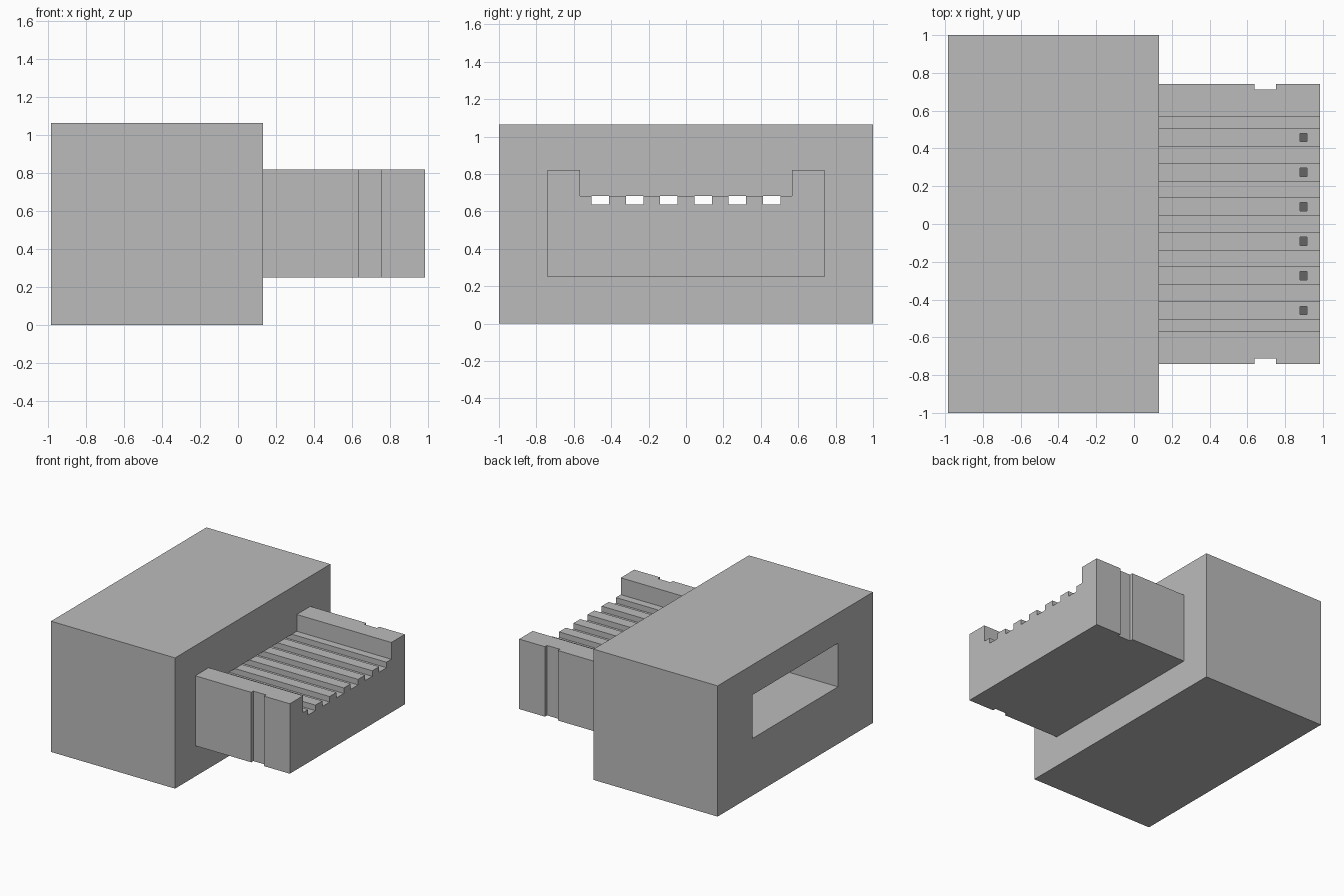
import bpy, bmesh
from mathutils import Vector

if "Cube" in bpy.data.objects:
    bpy.data.objects.remove(bpy.data.objects["Cube"], do_unlink=True)


def material(name, value):
    mat = bpy.data.materials.new(name)
    mat.use_nodes = True
    colour = (value, value, value, 1)
    mat.diffuse_color = colour
    mat.node_tree.nodes["Principled BSDF"].inputs["Base Color"].default_value = colour
    return mat


grey = material("plain grey", 0.5)
dark = material("dark grey", 0.13)


def box(name, x, y, z, mat=grey):
    """Box from its (low, high) range on each axis."""
    lo, hi = Vector((x[0], y[0], z[0])), Vector((x[1], y[1], z[1]))
    bm = bmesh.new()
    bmesh.ops.create_cube(bm, size=1)
    for v in bm.verts:
        v.co = (lo + hi) / 2 + v.co * (hi - lo)
    mesh = bpy.data.meshes.new(name)
    bm.to_mesh(mesh)
    bm.free()
    mesh.materials.append(mat)
    obj = bpy.data.objects.new(name, mesh)
    bpy.context.collection.objects.link(obj)
    return obj


def cut(target, x, y, z):
    """Subtract a box and discard the cutter."""
    cutter = box("cutter", x, y, z)
    cutter.hide_render = True
    mod = target.modifiers.new("cut", 'BOOLEAN')
    mod.operation, mod.solver, mod.object = 'DIFFERENCE', 'EXACT', cutter
    bpy.context.view_layer.objects.active = target
    bpy.ops.object.modifier_apply(modifier=mod.name)
    bpy.data.objects.remove(cutter, do_unlink=True)


back, wall, tip = -0.985, 0.133, 0.985
groove_floor, deck = 0.638, 0.683
grooves = [(i - 2.5) * 0.183 for i in range(6)]

# Housing with a rear opening
housing = box("housing", (back, wall), (-1, 1), (0, 1.065))
cut(housing, (back - 0.1, 0), (-0.55, 0.55), (0.465, 0.82))

# Tongue with a sunken deck between two side rails
tongue = box("tongue", (wall, tip), (-0.74, 0.74), (0.25, 0.82))
cut(tongue, (wall - 0.1, tip + 0.1), (-0.567, 0.567), (deck, 1))

# Latch notches in both sides of the tongue
for side in (-1, 1):
    cut(tongue, (0.637, 0.753), sorted((side * 0.713, side * 0.9)), (0.1, 1))

for i, y in enumerate(grooves):
    span = (y - 0.047, y + 0.047)
    # Contact groove, continuing through the housing wall
    cut(tongue, (wall - 0.1, tip + 0.1), span, (groove_floor, 0.75))
    cut(housing, (-0.1, wall + 0.1), span, (groove_floor, deck))
    # Contact pit with a dark floor
    pit = (0.88, 0.915), (y - 0.022, y + 0.022)
    cut(tongue, *pit, (groove_floor - 0.03, 0.7))
    box(f"contact_{i + 1}", *pit, (groove_floor - 0.03, groove_floor - 0.022), dark)
